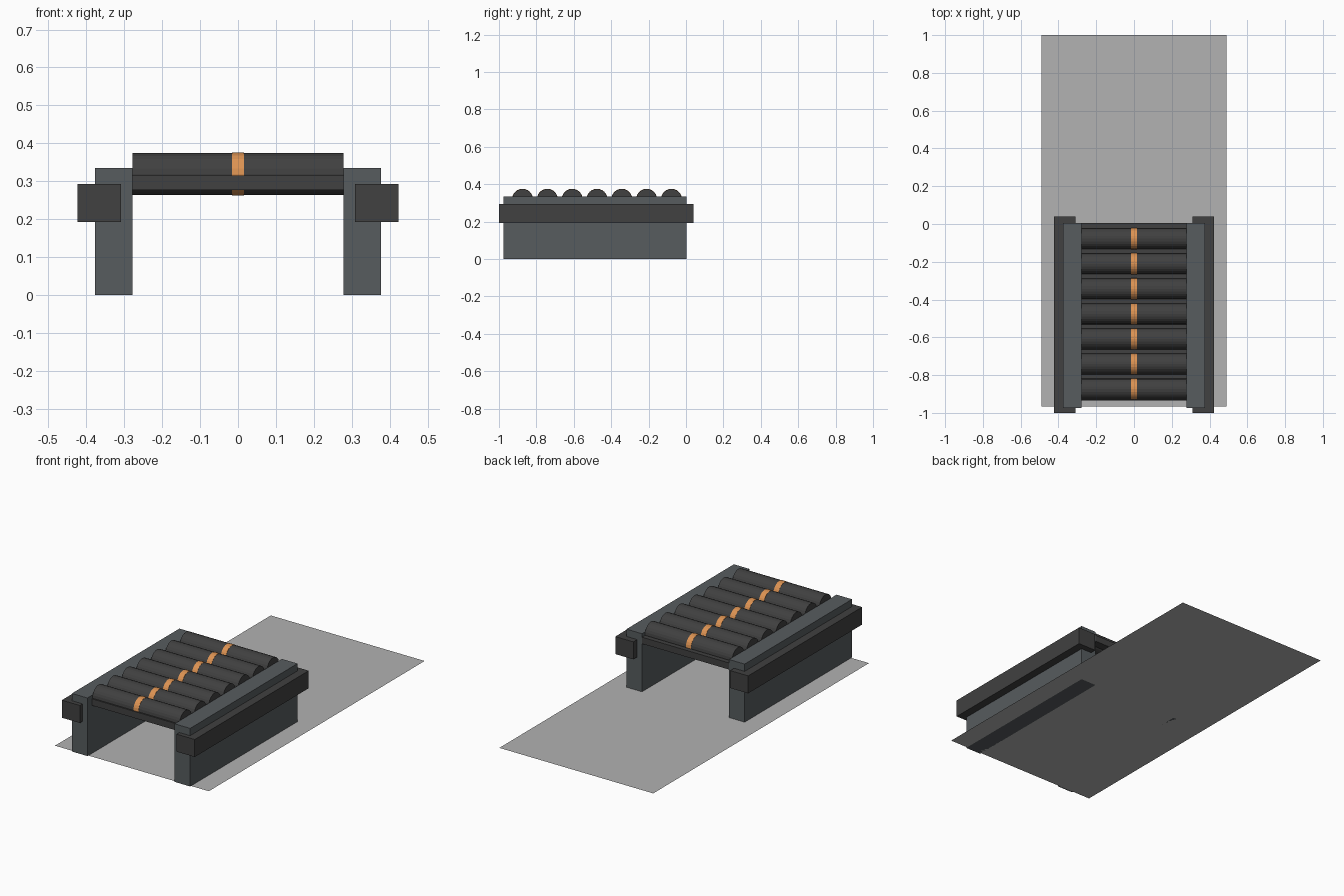
import bpy, bmesh, math
from mathutils import Matrix, Vector

if "Cube" in bpy.data.objects:
    bpy.data.objects.remove(bpy.data.objects["Cube"])


def material(name, rgb):
    m = bpy.data.materials.new(name)
    m.diffuse_color = (*rgb, 1)
    m.use_nodes = True
    m.node_tree.nodes["Principled BSDF"].inputs["Base Color"].default_value = m.diffuse_color
    return m


steel = material("slate grey", (0.095, 0.107, 0.114))
dark = material("charcoal", (0.052, 0.052, 0.052))
orange = material("orange", (0.72, 0.29, 0.085))
floor = material("light grey", (0.445, 0.445, 0.445))


def finish(name, bm, mat):
    me = bpy.data.meshes.new(name)
    bm.to_mesh(me)
    bm.free()
    me.materials.append(mat)
    ob = bpy.data.objects.new(name, me)
    bpy.context.collection.objects.link(ob)
    return ob


def box(name, lo, hi, mat):
    lo, hi = Vector(lo), Vector(hi)
    bm = bmesh.new()
    bmesh.ops.create_cube(bm, size=1, matrix=Matrix.Translation((lo + hi) / 2)
                          @ Matrix.Diagonal((*(hi - lo), 1)))
    return finish(name, bm, mat)


def roller(name, y, z, radius, half, mat):
    bm = bmesh.new()
    bmesh.ops.create_cone(bm, cap_ends=True, segments=24, radius1=radius,
                          radius2=radius, depth=2 * half,
                          matrix=Matrix.Translation((0, y, z))
                          @ Matrix.Rotation(math.pi / 2, 4, 'Y'))
    return finish(name, bm, mat)


# Floor sheet
bm = bmesh.new()
bmesh.ops.create_grid(bm, x_segments=1, y_segments=1, size=1,
                      matrix=Matrix.Translation((0, 0.0165, 0))
                      @ Matrix.Diagonal((0.491, 0.9835, 1, 1)))
finish("floor_sheet", bm, floor)

# Side walls and outer guard rails, left and right
for side, s in (("left", -1), ("right", 1)):
    xs = sorted((s * 0.278, s * 0.377))
    box(side + "_side_wall", (xs[0], -0.975, 0), (xs[1], 0.004, 0.335), steel)
    xs = sorted((s * 0.309, s * 0.424))
    box(side + "_guard_rail", (xs[0], -1.0, 0.192), (xs[1], 0.039, 0.293), dark)

# Bed plate between the rollers
box("bed_plate", (-0.278, -0.935, 0.277), (0.278, 0.004, 0.315), dark)

# Rollers, each with a coloured centre band
for i in range(7):
    y = -0.874 + i * 0.1327
    roller(f"roller_{i + 1}", y, 0.319, 0.055, 0.278, dark)
    roller(f"roller_band_{i + 1}", y, 0.319, 0.0562, 0.016, orange)
